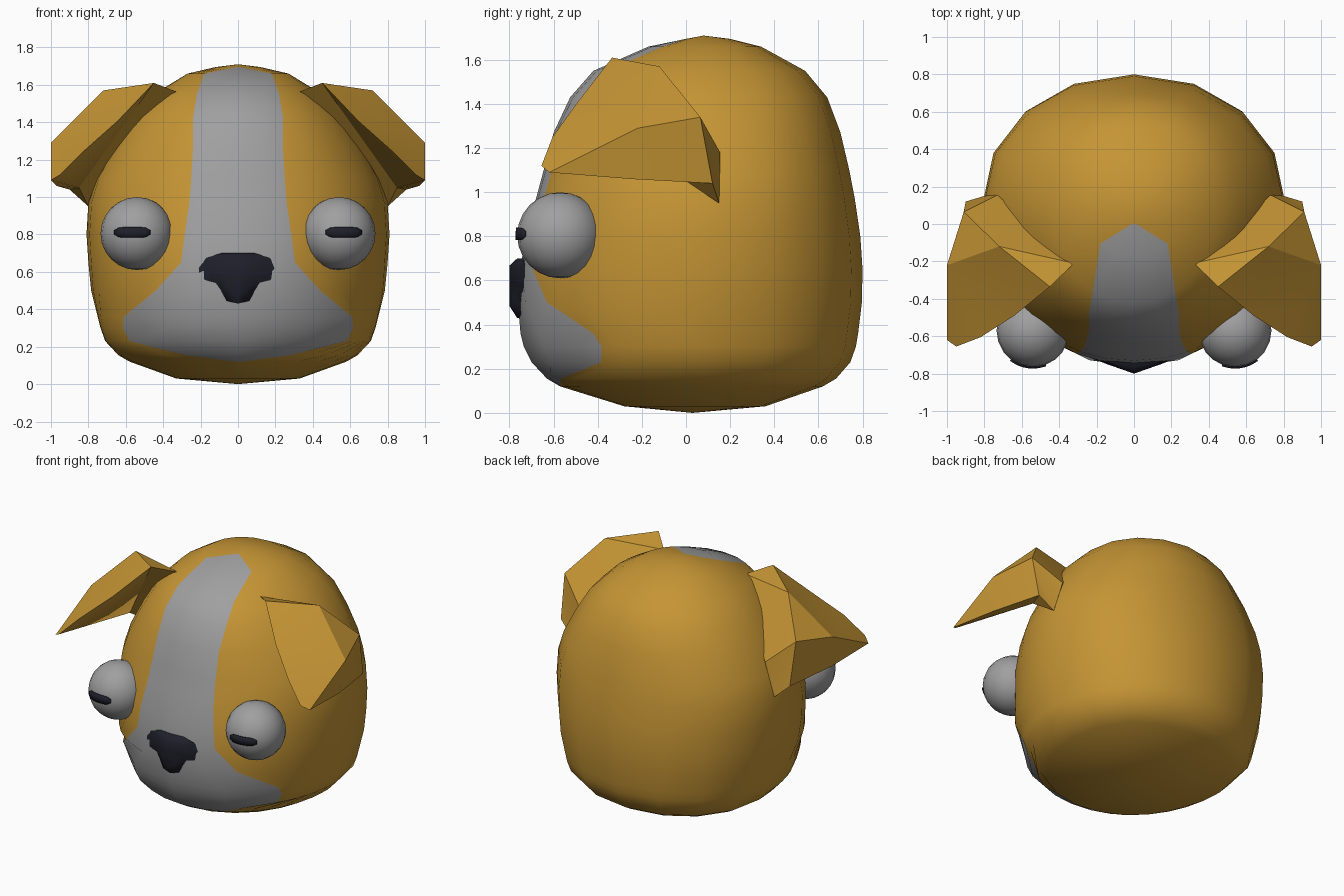
import bpy, bmesh, math
from mathutils import Vector

if "Cube" in bpy.data.objects:
    bpy.data.objects.remove(bpy.data.objects["Cube"])


def material(name, rgb):
    m = bpy.data.materials.new(name)
    m.diffuse_color = (*rgb, 1)
    m.use_nodes = True
    m.node_tree.nodes["Principled BSDF"].inputs["Base Color"].default_value = m.diffuse_color
    return m


FUR = material("tan fur", (0.56, 0.30, 0.035))
WHITE = material("pale grey", (0.35, 0.35, 0.355))
DARK = material("dark navy", (0.014, 0.014, 0.024))


def finish(bm, name, mats, angle=180):
    bmesh.ops.recalc_face_normals(bm, faces=bm.faces)
    me = bpy.data.meshes.new(name)
    bm.to_mesh(me)
    bm.free()
    ob = bpy.data.objects.new(name, me)
    bpy.context.collection.objects.link(ob)
    for m in mats:
        me.materials.append(m)
    bpy.ops.object.select_all(action='DESELECT')
    ob.select_set(True)
    bpy.context.view_layer.objects.active = ob
    bpy.ops.object.shade_smooth_by_angle(angle=math.radians(angle))
    return ob


# Head: lofted rings (z, half width, front y, back y, blaze half width)
RINGS = [(.03, .33, -.28, .36, .02), (.12, .58, -.57, .62, .02),
         (.155, .64, -.63, .68, .28), (.23, .71, -.70, .745, .58),
         (.30, .735, -.735, .77, .615), (.36, .75, -.75, .78, .61),
         (.50, .785, -.762, .797, .44), (.65, .80, -.75, .80, .305),
         (.80, .81, -.73, .79, .285), (.97, .80, -.68, .765, .26),
         (1.10, .76, -.645, .74, .25), (1.27, .67, -.60, .70, .24),
         (1.43, .57, -.525, .64, .24), (1.55, .45, -.42, .54, .22),
         (1.66, .27, -.17, .34, .18), (1.695, .12, .0, .20, .01)]
POWER = 2.1


def ring_points(z, w, f, b, s):
    c = f + (b - f) * .55
    ts = math.asin((s / w) ** (POWER / 2))
    q = math.pi / 2
    angles = ([0, ts / 2, ts] + [ts + (q - ts) * k / 6 for k in range(1, 7)]
              + [q + q * k / 4 for k in range(1, 5)])
    half = []
    for t in angles:
        depth = abs(math.cos(t)) ** (2 / POWER)
        y = c + (f - c) * depth if t <= q else c + (b - c) * depth
        half.append((w * max(0, math.sin(t)) ** (2 / POWER), y, z))
    return half + [(-x, y, z) for x, y, z in half[-2:0:-1]]


bm = bmesh.new()
rings = [[bm.verts.new(p) for p in ring_points(*r)] for r in RINGS]
n = len(rings[0])
for k in range(len(rings) - 1):
    for i in range(n):
        j = (i + 1) % n
        face = bm.faces.new((rings[k][i], rings[k][j], rings[k + 1][j], rings[k + 1][i]))
        if k >= 1 and i in (n - 2, n - 1, 0, 1):      # blaze and muzzle
            face.material_index = 1
for ring, tip in ((rings[0], (0, .03, 0)), (rings[-1], (0, .08, 1.71))):
    v = bm.verts.new(tip)
    for i in range(n):
        bm.faces.new((ring[i], ring[(i + 1) % n], v))
finish(bm, "head", [FUR, WHITE])

# Nose: outline in three layers, bulging forward in the middle
half = [(0, .70), (.09, .70), (.17, .675), (.21, .62), (.205, .555), (.12, .54),
        (.085, .49), (.06, .445), (0, .43)]
outline = half + [(-x, z) for x, z in half[-2:0:-1]]
bm = bmesh.new()
layers = []
for scale, y0, slope in ((1, -.68, .1), (1, -.765, .2), (.68, -.80, .35)):
    layers.append([bm.verts.new((x * scale, y0 + slope * abs(x * scale), .6 + (z - .6) * scale))
                   for x, z in outline])
m = len(outline)
for a, b in zip(layers, layers[1:]):
    for i in range(m):
        bm.faces.new((a[i], a[(i + 1) % m], b[(i + 1) % m], b[i]))
tip = bm.verts.new((0, -.80, .6))
back = bm.verts.new((0, -.68, .6))
for i in range(m):
    bm.faces.new((layers[-1][i], layers[-1][(i + 1) % m], tip))
    bm.faces.new((layers[0][i], layers[0][(i + 1) % m], back))
finish(bm, "nose", [DARK], 50)

# Folded ear corners, right side
EAR = dict(A=(.32, -.21, 1.56), T=(.45, -.335, 1.61), M=(.72, -.12, 1.57),
           R=(.91, .065, 1.34), S=(.90, .12, 1.04), B=(.80, .15, .95),
           C=(.73, .155, 1.18), O=(1.0, -.22, 1.29), U=(.97, -.25, 1.06),
           P=(1.0, -.62, 1.09), F=(.95, -.655, 1.12), E=(.64, -.49, 1.41),
           G=(.82, -.605, 1.25), Q=(.85, .0, 1.05))
EAR_FACES = ("ATM AMC CMR CRB BRS ACB "            # back strip
             "TEM EOM EGO GFPO MOR ROUS OPU "      # outer flap
             "QAT QTE QEG QGF QFP QPU QUS QSB QBA").split()  # underside

for sx, side in ((1, "right"), (-1, "left")):
    bm = bmesh.new()
    v = {k: bm.verts.new((x * sx, y, z)) for k, (x, y, z) in EAR.items()}
    for f in EAR_FACES:
        bm.faces.new([v[k] for k in f])
    finish(bm, side + "_ear", [FUR], 28)

    # Eyeball
    centre = Vector((.54 * sx, -.57, .805))
    bm = bmesh.new()
    bmesh.ops.create_uvsphere(bm, u_segments=20, v_segments=12, radius=.195)
    bmesh.ops.translate(bm, verts=bm.verts, vec=centre)
    finish(bm, side + "_eye", [WHITE])

    # Pupil: thin slit hugging the eyeball
    bm = bmesh.new()
    rows = []
    for i in range(9):
        u = -1 + i / 4
        h = .028 * (1 - .6 * abs(u) ** 6)
        col = []
        for dz in (-h, 0, h):
            dx, z = .025 + .095 * u, dz + .006
            y = -math.sqrt(.199 ** 2 - dx * dx - z * z)
            col.append(bm.verts.new(centre + Vector((dx * sx, y, z))))
        rows.append(col)
    for a, b in zip(rows, rows[1:]):
        for k in (0, 1):
            vs = (a[k], b[k], b[k + 1], a[k + 1])
            bm.faces.new(vs if sx > 0 else vs[::-1])
    pupil = finish(bm, side + "_pupil", [DARK])
    solid = pupil.modifiers.new("thickness", 'SOLIDIFY')
    solid.thickness = .008
    solid.offset = 0
